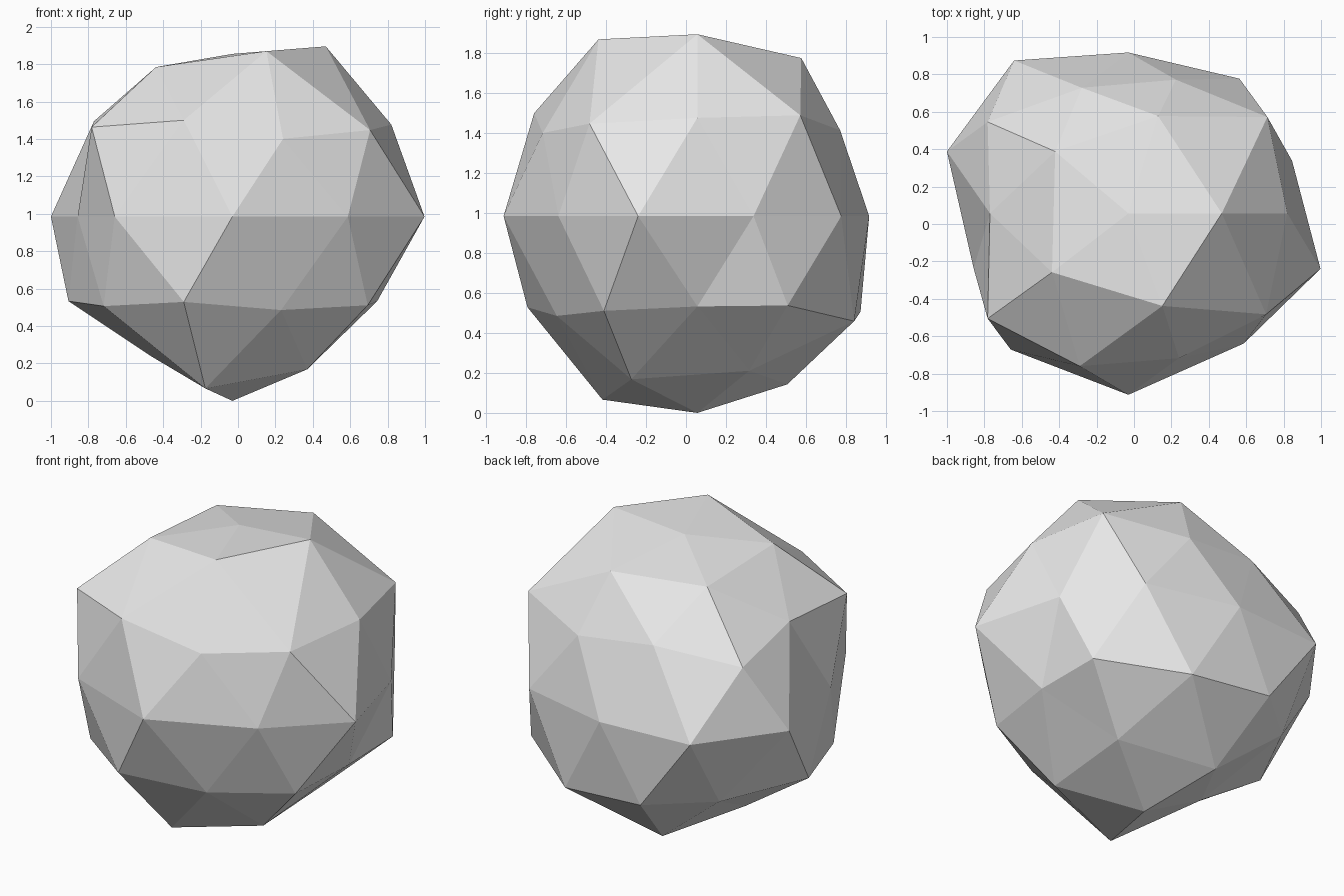
import bpy
import math
from mathutils import Vector

# Remove the default cube
default_cube = bpy.data.objects.get("Cube")
if default_cube:
    bpy.data.objects.remove(default_cube, do_unlink=True)

# Percent stretch along each axis for every ring of the stone, keyed by ring
# height and listed counter-clockwise starting from the +x direction
ring_stretch = {
    1.0: {"z": [-13]},
    0.9: {"x": [-5, -2, -8, -4, 12], "y": [0, 4, 7, 2, -1], "z": [7, -7, -10, -6, 4]},
    0.5: {"x": [8, -5, -13, -1, 7], "y": [3, -17, 0, 1, 8], "z": [-4, -8, -3, -2, -12]},
    0.4: {"x": [-5, -8, 4, 4, -2], "y": [0, -16, -7, 7, -9], "z": [10, -4, -9, 7, -7]},
    0.0: {"x": [-8, 1, 0, 4, 2, -13, 7, 0, 5, 8],
          "y": [-9, -11, -14, 1, 7, -5, -10, -3, -14, -4]},
    -0.4: {"x": [6, -6, -2, -6, 0], "y": [-14, -4, 0, 0, -11], "z": [0, 7, 1, 2, 6]},
    -0.5: {"x": [-9, 12, -12, 0, -1], "y": [0, -3, 3, 4, -13], "z": [-14, 0, -9, -9, -5]},
    -0.9: {"x": [-2, -2, -18, -11, -6], "y": [-16, -10, 0, -5, 7], "z": [-9, -1, -12, 8, -4]},
    -1.0: {"z": [-1.5]},
}


def turn_angle(vertex):
    """Whole-degree direction of a vertex around the vertical axis."""
    return round(math.degrees(math.atan2(vertex.co.y, vertex.co.x))) % 360


def make_material(name, color):
    material = bpy.data.materials.new(name)
    material.use_nodes = True
    material.diffuse_color = color
    material.node_tree.nodes["Principled BSDF"].inputs["Base Color"].default_value = color
    return material


# Faceted stone body
bpy.ops.mesh.primitive_ico_sphere_add(subdivisions=2, radius=1)
stone = bpy.context.object
stone.name = "faceted_stone"
stone.data.name = "faceted_stone"

# Group the vertices into horizontal rings
rings = {}
for vertex in stone.data.vertices:
    rings.setdefault(round(vertex.co.z, 1), []).append(vertex)

# Roughen each ring by its stretch
for height, ring in rings.items():
    ring.sort(key=turn_angle)
    for axis, percents in ring_stretch[height].items():
        for vertex, percent in zip(ring, percents):
            setattr(vertex.co, axis, getattr(vertex.co, axis) * (1 + percent / 100))

# Stand the stone on the ground, centred
centre = Vector((-0.03, 0.057, 0.985))
for vertex in stone.data.vertices:
    vertex.co += centre

# Plain stone colour on flat faces
stone.data.materials.clear()
stone.data.materials.append(make_material("stone_grey", (0.8, 0.8, 0.8, 1)))
for face in stone.data.polygons:
    face.use_smooth = False
stone.data.update()
